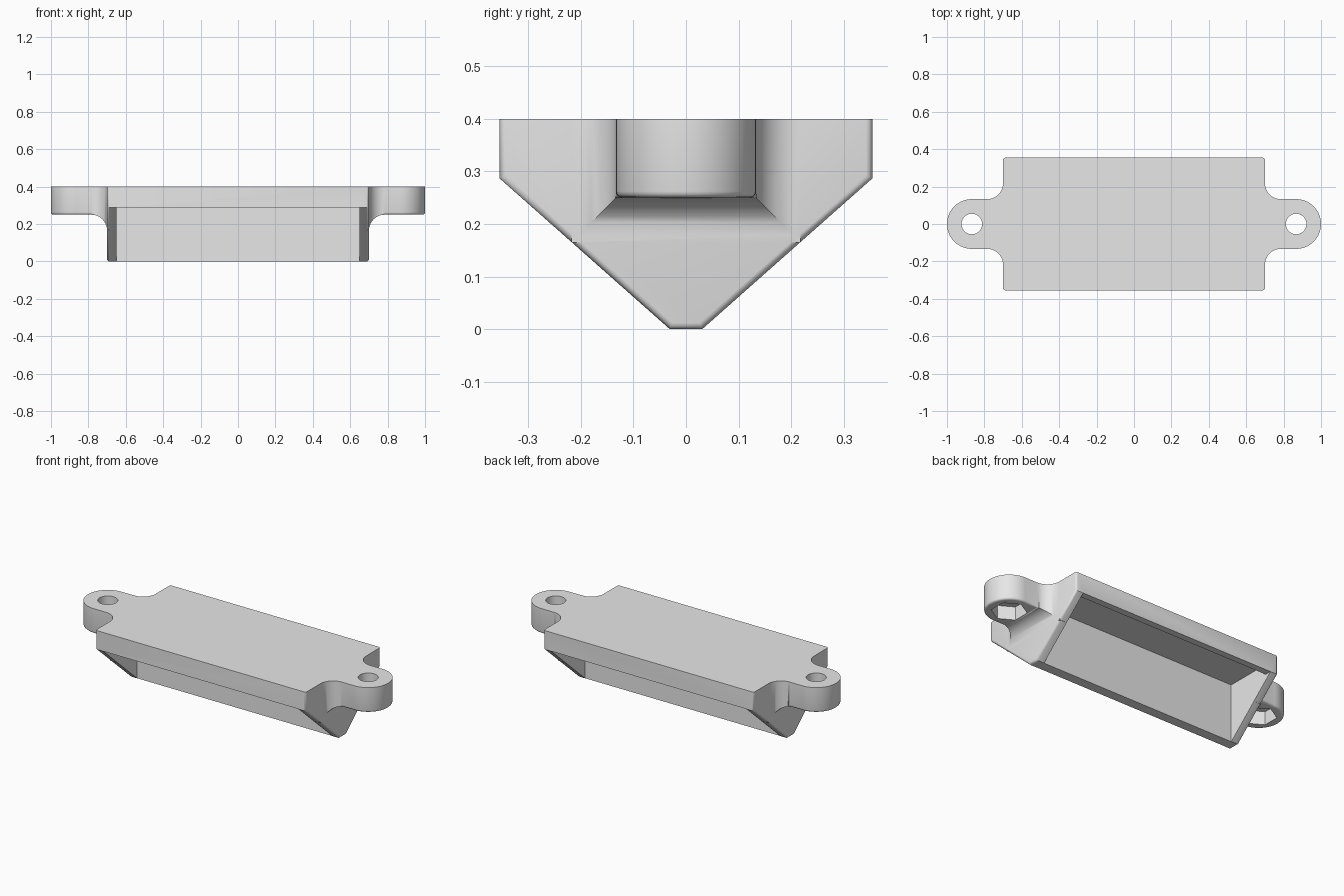
import bpy, bmesh, math

cube = bpy.data.objects.get("Cube")
if cube:
    bpy.data.objects.remove(cube)

TOP, TALL = 0.4, 0.45          # finished top, and oversize height trimmed later
EAR_X, EAR_R, EAR_Z = 0.867, 0.133, 0.25
FILLET, END_X = 0.085, 0.7

grey = bpy.data.materials.new("plain grey")
grey.use_nodes = True
grey.diffuse_color = (0.8, 0.8, 0.8, 1)
grey.node_tree.nodes["Principled BSDF"].inputs["Base Color"].default_value = (0.8, 0.8, 0.8, 1)


def finish(name, bm):
    bmesh.ops.recalc_face_normals(bm, faces=bm.faces)
    mesh = bpy.data.meshes.new(name)
    bm.to_mesh(mesh)
    bm.free()
    mesh.materials.append(grey)
    ob = bpy.data.objects.new(name, mesh)
    bpy.context.collection.objects.link(ob)
    return ob


def loft(sections):
    """Skin closed rings of equal length and cap both ends."""
    bm = bmesh.new()
    rings = [[bm.verts.new(p) for p in s] for s in sections]
    n = len(rings[0])
    for a, b in zip(rings, rings[1:]):
        for i in range(n):
            j = (i + 1) % n
            bm.faces.new((a[i], a[j], b[j], b[i]))
    bm.faces.new(rings[0])
    bm.faces.new(rings[-1])
    bmesh.ops.recalc_face_normals(bm, faces=bm.faces)
    return bm


def extrude_x(profile, half):
    return loft([[(x, y, z) for y, z in profile] for x in (-half, half)])


def prism_z(cx, radius, sides, z0, z1, turn):
    ring = [(cx + radius * math.cos(turn + math.tau * i / sides),
             radius * math.sin(turn + math.tau * i / sides)) for i in range(sides)]
    return loft([[(x, y, z) for x, y in ring] for z in (z0, z1)])


# Wedge body with softened end edges
half_profile = [(0.355, TALL), (0.355, 0.287), (0.031, 0)]
profile = half_profile + [(-y, z) for y, z in reversed(half_profile)]
bm = extrude_x(profile, END_X)
rim = [e for e in bm.edges
       if abs(e.verts[0].co.x - e.verts[1].co.x) < 0.01
       and min(v.co.z for v in e.verts) < TOP]
bmesh.ops.bevel(bm, geom=rim, offset=0.012, segments=3, profile=0.5, affect='EDGES')
body = finish("housing", bm)


def make_ear(side):
    """Rounded mounting ear that flares into the end wall."""
    steps = [(0.66, FILLET)]
    for i in range(11):
        a = math.pi / 2 * i / 10
        steps.append((END_X + FILLET * (1 - math.cos(a)), FILLET * (1 - math.sin(a))))
    rows = [(x, EAR_R + f, EAR_Z - f) for x, f in steps]
    for i in range(21):
        a = math.pi / 2 * i / 20
        rows.append((EAR_X + EAR_R * math.sin(a), max(EAR_R * math.cos(a), 0.002), EAR_Z))
    bm = loft([[(side * x, w, TALL), (side * x, w, z), (side * x, -w, z), (side * x, -w, TALL)]
               for x, w, z in rows])
    # soften the lower outline of the free part
    low = [e for e in bm.edges
           if all(abs(v.co.z - EAR_Z) < 1e-4 and abs(v.co.x) > 0.78 for v in e.verts)
           and len(e.link_faces) == 2 and e.calc_face_angle() > 1]
    bmesh.ops.bevel(bm, geom=low, offset=0.012, segments=3, profile=0.5, affect='EDGES')
    return finish("mounting_ear", bm)


adds, cuts = [], []
for s in (-1, 1):
    adds.append(make_ear(s))
    # open bay on each side of the central web, behind a short lip
    bay = [(0.03, -0.1), (0.5, -0.1), (0.5, 0.287), (0.315, 0.287), (0.315, 0.348), (0.03, 0.348)]
    cuts.append(finish("bay_cutter", extrude_x([(s * y, z) for y, z in bay], 0.65)))
    # screw hole and hexagonal nut pocket
    cuts.append(finish("screw_cutter", prism_z(s * EAR_X, 0.055, 40, 0, 0.6, 0)))
    cuts.append(finish("nut_cutter", prism_z(s * EAR_X, 0.097, 6, 0.1, 0.33, math.pi / 2)))
# flat top trim
trim = [(-1, TOP), (1, TOP), (1, 0.7), (-1, 0.7)]
cuts.append(finish("top_cutter", extrude_x(trim, 1.5)))

for op, tools in (('UNION', adds), ('DIFFERENCE', cuts)):
    for tool in tools:
        mod = body.modifiers.new(tool.name, 'BOOLEAN')
        mod.operation, mod.object, mod.solver = op, tool, 'EXACT'

# Bake the cuts and drop the helpers
result = bpy.data.meshes.new_from_object(
    body.evaluated_get(bpy.context.evaluated_depsgraph_get()))
body.modifiers.clear()
body.data = result
for tool in adds + cuts:
    bpy.data.objects.remove(tool)
result.materials.clear()
result.materials.append(grey)
for p in result.polygons:
    p.material_index = 0

bpy.ops.object.select_all(action='DESELECT')
body.select_set(True)
bpy.context.view_layer.objects.active = body
bpy.ops.object.shade_smooth_by_angle(angle=math.radians(35))
